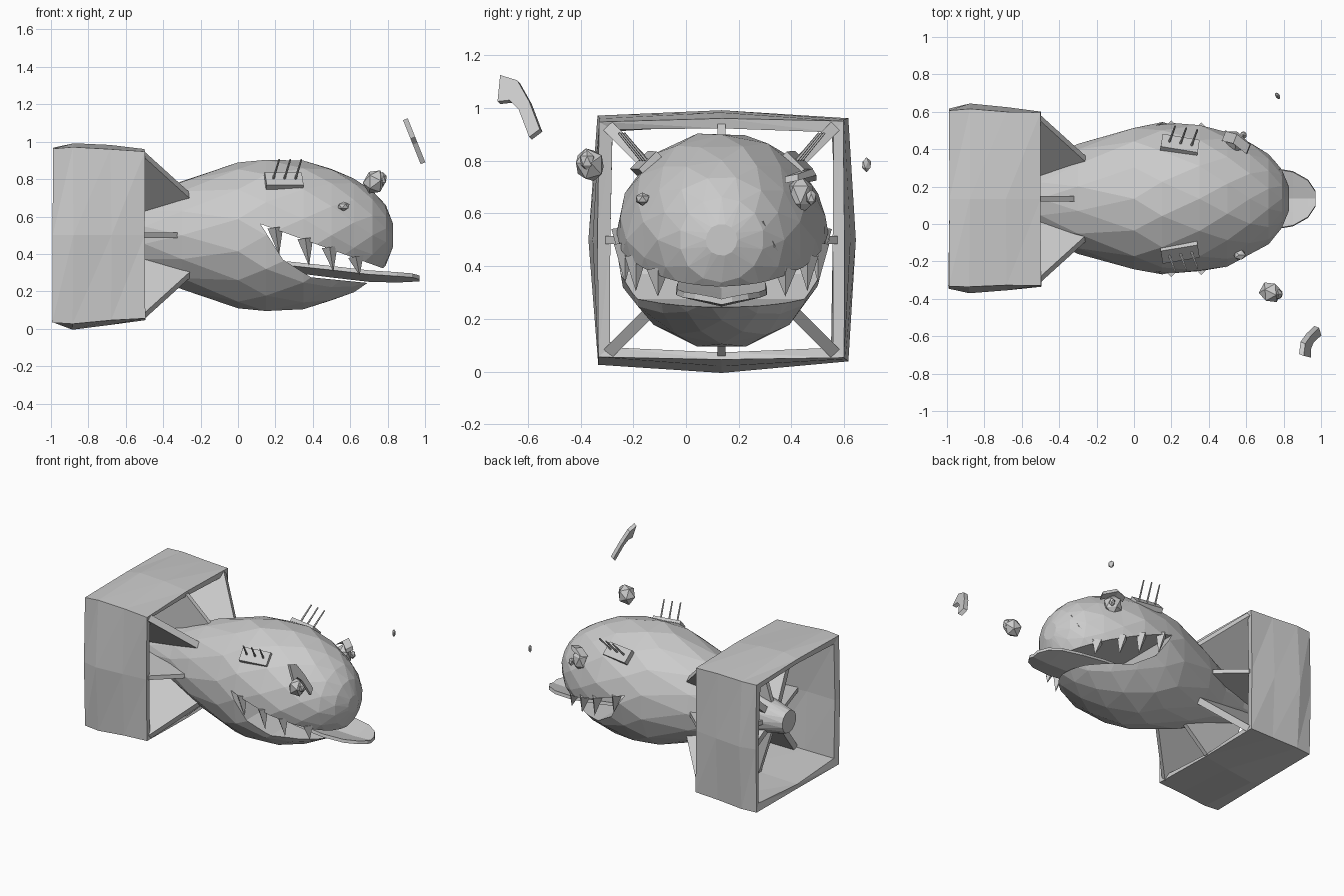
import bpy, bmesh, random
from math import sin, cos, pi, sqrt, radians
from mathutils import Vector, Matrix

if "Cube" in bpy.data.objects:
    bpy.data.objects.remove(bpy.data.objects["Cube"])

random.seed(4)
CY, CZ = 0.135, 0.5          # body axis runs along x through this point

def make(name, verts, faces):
    me = bpy.data.meshes.new(name)
    bm = bmesh.new()
    vs = [bm.verts.new(v) for v in verts]
    for f in faces:
        bm.faces.new([vs[i] for i in f])
    bmesh.ops.recalc_face_normals(bm, faces=bm.faces)
    bm.to_mesh(me)
    bm.free()
    ob = bpy.data.objects.new(name, me)
    bpy.context.collection.objects.link(ob)
    return ob

def prism(name, pts, offset):
    """Extrude a planar outline of 3D points by +-offset/2."""
    n, h = len(pts), Vector(offset) / 2
    v = [Vector(p) - h for p in pts] + [Vector(p) + h for p in pts]
    f = [tuple(range(n)), tuple(range(n, 2 * n))]
    f += [(i, (i + 1) % n, n + (i + 1) % n, n + i) for i in range(n)]
    return make(name, v, f)

def blob(name, loc, scale, rot=(0, 0, 0)):
    bpy.ops.mesh.primitive_ico_sphere_add(subdivisions=1, radius=1, location=loc, rotation=rot)
    ob = bpy.context.object
    ob.name, ob.scale = name, scale
    return ob

def rod(name, a, b, r1, r2, n):
    a, b = Vector(a), Vector(b)
    bpy.ops.mesh.primitive_cone_add(vertices=n, radius1=r1, radius2=r2, depth=(b - a).length,
                                    location=(a + b) / 2, rotation=(b - a).to_track_quat('Z', 'Y').to_euler())
    bpy.context.object.name = name

# Body: faceted revolve along x
PROFILE = [(-.92, .08), (-.72, .13), (-.5, .205), (-.3, .295), (0, .39), (.15, .41), (.35, .40),
           (.5, .36), (.62, .305), (.72, .24), (.79, .16), (.83, .06)]

def radius(x):
    for (a, ra), (b, rb) in zip(PROFILE, PROFILE[1:]):
        if a <= x <= b:
            return ra + (rb - ra) * (x - a) / (b - a)
    return .05

N = 14
verts, faces = [], []
for k, (x, r) in enumerate(PROFILE):
    for i in range(N):
        a = 2 * pi * (i + .5 * (k % 2)) / N
        j = random.uniform(.985, 1.015)
        verts.append((x, CY + r * j * sin(a), CZ + r * j * cos(a)))
for k in range(len(PROFILE) - 1):
    for i in range(N):
        a, b = k * N + i, k * N + (i + 1) % N
        c, d = a + N, b + N
        faces += [(a, b, c), (b, d, c)] if k % 2 == 0 else [(a, b, d), (a, d, c)]
last = (len(PROFILE) - 1) * N
faces += [tuple(range(N)), tuple(range(last, last + N))]
body = make("body", verts, faces)

# Mouth: wedge cut through the front of the body
mouth = [(.12, .56), (.24, .37), (.39, .275), (.69, .245), (.95, .2), (.95, .26), (.77, .325)]
cutter = prism("mouth_cutter", [(x, CY, z) for x, z in mouth], (0, 1.2, 0))
cutter.hide_render = True
mod = body.modifiers.new("mouth", 'BOOLEAN')
mod.operation, mod.solver, mod.object = 'DIFFERENCE', 'EXACT', cutter
bpy.context.view_layer.objects.active = body
bpy.ops.object.modifier_apply(modifier=mod.name)
bpy.data.objects.remove(cutter)

# Upper teeth along both sides of the lip
for s in (-1, 1):
    for x, tip in ((.2, .395), (.36, .335), (.49, .305), (.63, .285)):
        z = .56 - (x - .12) * .36
        y = CY + s * (sqrt(max(radius(x) ** 2 - (z - CZ) ** 2, 0)) - .03)
        rod("tooth", (x, y, z + .01), (x + .02, y, tip), .042, 0, 4)

# Tongue: curved strip with raised edges
stations = [(.26, .15, .315), (.5, .17, .285), (.7, .17, .262), (.85, .145, .258), (.93, .1, .262), (.97, .04, .265)]
tv = [(x, CY + t * w, z + .035 * abs(t) * w / .15) for x, w, z in stations for t in (-1, -.5, 0, .5, 1)]
tf = [(k * 5 + i, k * 5 + i + 1, k * 5 + i + 6, k * 5 + i + 5) for k in range(5) for i in range(4)]
tongue = make("tongue", tv, tf)
sol = tongue.modifiers.new("thickness", 'SOLIDIFY')
sol.thickness, sol.offset = .022, 0

# Tail box: closed wall profile (x, inset, bulge) swept around a square
wall = [(-.5, .0, .3), (-.68, -.005, .6), (-.88, -.015, 1), (-.99, -.01, .4),
        (-.98, .035, .4), (-.75, .04, .8), (-.505, .04, .3)]
ring = [(-1, -1), (0, -1), (1, -1), (1, 0), (1, 1), (0, 1), (-1, 1), (-1, 0)]
bv, bf, W = [], [], len(wall)
for u, v in ring:
    for x, inset, bulge in wall:
        h = .46 - inset
        k = 1 + (.03 * bulge / h if u * v == 0 else 0)
        j = random.uniform(-.008, .008)
        bv.append((x + j * .6, CY + u * (h * k + j), CZ + v * (h * k - .008 - j)))
for i in range(8):
    for j in range(W):
        a, b = i * W + j, ((i + 1) % 8) * W + j
        c, d = i * W + (j + 1) % W, ((i + 1) % 8) * W + (j + 1) % W
        bf += [(a, b, d), (a, d, c)]
make("tail_box", bv, bf)

# Fins: long diagonal ones to the corners, short ones to the sides
def fin(name, ang, outline, t):
    d, n = Vector((0, sin(ang), cos(ang))), Vector((0, cos(ang), -sin(ang)))
    prism(name, [Vector((x, CY, CZ)) + d * r for x, r in outline], n * t)

for i in range(4):
    fin("corner_fin", pi / 4 + i * pi / 2, [(-.25, .29), (-.5, .61), (-.68, .61), (-.8, .07), (-.5, .07)], .045)
    fin("side_fin", i * pi / 2, [(-.31, .27), (-.5, .44), (-.68, .45), (-.8, .07), (-.5, .07)], .03)

# Patches with three pins on each shoulder
for s in (-1, 1):
    out = Vector((.12, s * .7, .72)).normalized()
    along = Vector((1, -s * .16, 0)).normalized()
    along = (along - out * along.dot(out)).normalized()
    side = out.cross(along)
    c = Vector((.245, CY + s * .285, .79))
    prism("patch", [c + along * u * .1 + side * v * .048 for u, v in ((-1, -1), (1, -1), (1, 1), (-1, 1))], out * .035)
    for t in (-.06, 0, .06):
        p = c + along * t
        rod("pin", p, p + Vector((.035, s * .095, .115)), .007, .005, 5)

# Attached eye with lid and pupil on the far side
blob("eye", (.545, .435, .67), (.065, .05, .075), (0, 0, radians(-30)))
blob("pupil", (.585, .475, .66), (.02, .022, .03))
lid = prism("eyelid", [(.48, .47, .72), (.54, .455, .765), (.61, .40, .745), (.615, .40, .72), (.54, .47, .74)],
            (.02, .05, .01))
# Empty socket and drifting pieces on the near side
blob("socket", (.565, -.165, .655), (.035, .03, .025))
blob("loose_eye", (.73, -.365, .785), (.062, .06, .07), (.3, .4, .2))
blob("loose_pupil", (.77, -.375, .80), (.028, .03, .04))
blob("small_fragment", (.768, .685, .785), (.012, .022, .028), (0, 0, .6))
brow = [(-.70, 1.12), (-.635, 1.10), (-.59, 1.02), (-.55, .915), (-.59, .885), (-.63, .99), (-.665, 1.025), (-.71, 1.02)]
prism("loose_brow", [(.895 + (1.12 - z) * .4, y, z) for y, z in brow], (.025, -.01, .01))

# Scar across the snout
sp = []
for t in (0, .5, 1):
    y, z = .29 + .09 * t, .57 - .19 * t
    r = sqrt((y - CY) ** 2 + (z - CZ) ** 2)
    x = next(.83 - i * .005 for i in range(200) if radius(.83 - i * .005) >= r)
    sp.append(Vector((x - .003, y, z)))
for a, b in zip(sp, sp[1:]):
    rod("scar", a, b, .006, .006, 4)
